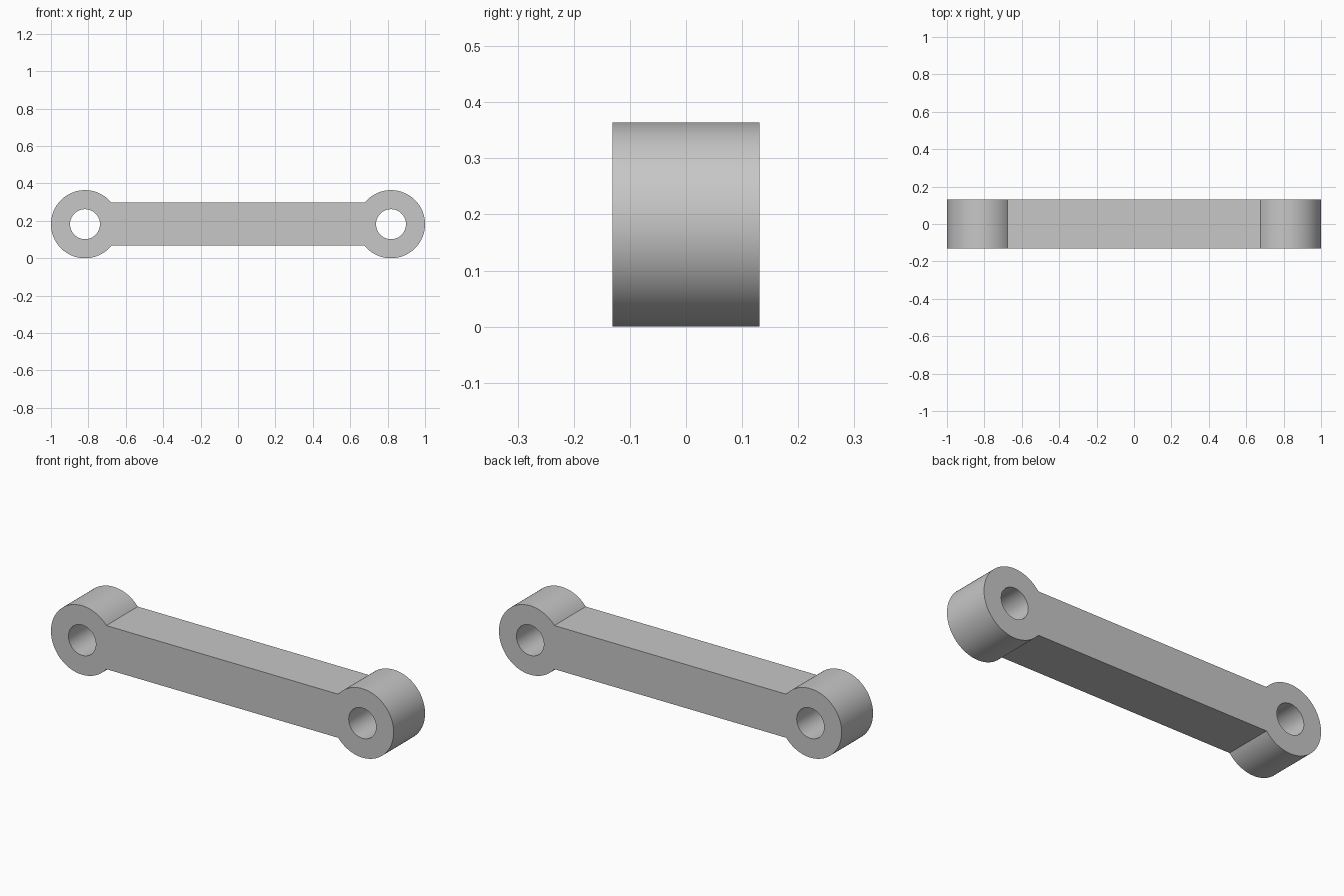
import bpy
import bmesh
import math

cube = bpy.data.objects.get("Cube")
if cube:
    bpy.data.objects.remove(cube, do_unlink=True)

RING_R = 0.182       # outer radius of each end ring
HOLE_R = 0.08        # pin hole radius
BAR_HALF = 0.115     # half height of the bar
DEPTH = 0.262
CENTRE_X = 1 - RING_R
ARC_STEPS = 72
GAP_STEPS = 24

grey = bpy.data.materials.new("plain grey")
grey.use_nodes = True
colour = (0.57, 0.57, 0.57, 1)
grey.diffuse_color = colour
grey.node_tree.nodes["Principled BSDF"].inputs["Base Color"].default_value = colour

bm = bmesh.new()


def vert(side, radius, angle):
    """Point on a ring; the angle is measured from the outward direction."""
    x = side * (CENTRE_X + radius * math.cos(angle))
    z = RING_R + radius * math.sin(angle)
    return bm.verts.new((x, -DEPTH / 2, z))


# Half angle where the bar meets the ring
meet = math.asin(BAR_HALF / RING_R)
sweep = math.pi - meet
bar_outline = []

for side in (1, -1):
    # Ring face around the outer part of the end
    angles = [-sweep + 2 * sweep * i / ARC_STEPS for i in range(ARC_STEPS + 1)]
    outer = [vert(side, RING_R, t) for t in angles]
    inner = [vert(side, HOLE_R, t) for t in angles]
    for i in range(ARC_STEPS):
        bm.faces.new((outer[i], outer[i + 1], inner[i + 1], inner[i]))

    # Part of the hole edge that faces the bar, from top to bottom
    gap = [vert(side, HOLE_R, sweep + 2 * meet * i / GAP_STEPS)
           for i in range(1, GAP_STEPS)]
    end = [outer[-1], inner[-1]] + gap + [inner[0], outer[0]]
    bar_outline += end if side == 1 else end[::-1]

# Bar face joins both ends
bm.faces.new(bar_outline)

# Give the link its depth
bmesh.ops.recalc_face_normals(bm, faces=bm.faces[:])
solid = bmesh.ops.extrude_face_region(bm, geom=bm.faces[:], use_keep_orig=True)
moved = [g for g in solid["geom"] if isinstance(g, bmesh.types.BMVert)]
bmesh.ops.translate(bm, verts=moved, vec=(0, DEPTH, 0))
bmesh.ops.recalc_face_normals(bm, faces=bm.faces[:])

mesh = bpy.data.meshes.new("connecting_link")
bm.to_mesh(mesh)
bm.free()
mesh.materials.append(grey)

link = bpy.data.objects.new("connecting_link", mesh)
bpy.context.collection.objects.link(link)
bpy.ops.object.select_all(action="DESELECT")
link.select_set(True)
bpy.context.view_layer.objects.active = link
bpy.ops.object.shade_smooth_by_angle(angle=math.radians(30))
